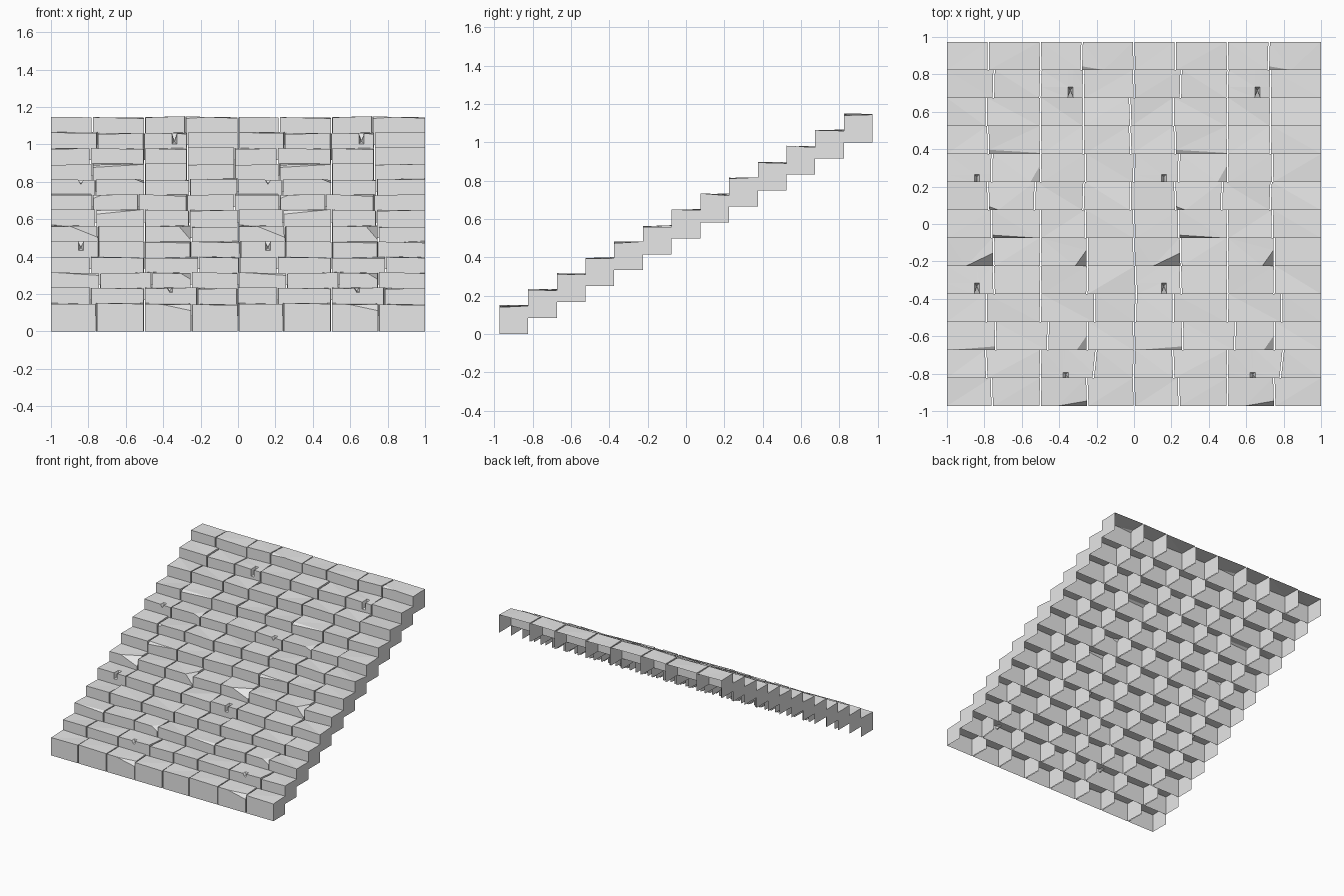
import bpy, bmesh, random
from mathutils import Vector

random.seed(7)
cube = bpy.data.objects.get("Cube")
if cube:
    bpy.data.objects.remove(cube)

stone = bpy.data.materials.new("grey_stone")
stone.use_nodes = True
stone.diffuse_color = (0.8, 0.8, 0.8, 1)
stone.node_tree.nodes["Principled BSDF"].inputs["Base Color"].default_value = (0.8, 0.8, 0.8, 1)

STEPS, DEPTH, RISE, HEIGHT, GAP = 13, 0.1497, 0.0832, 0.152, 0.008
FRONT = -STEPS * DEPTH / 2

# Joint positions in one half of each step; the other half repeats them
JOINTS = [
    (-.76, -.50, -.25, 0), (-.79, -.50, -.21, 0), (-.74, -.46, -.25, 0),
    (-.79, -.50, -.21, .01), (-.75, -.50, -.25, .01), (-.75, -.50, -.25, 0),
    (-.76, -.50, -.26, 0), (-.78, -.53, -.27, -.02), (-.76, -.50, -.26, 0),
    (-.78, -.50, -.27, -.02), (-.79, -.50, -.27, -.02), (-.75, -.50, -.27, 0),
    (-.78, -.50, -.28, 0)]

# Chipped corners: (step, column) -> end, length, depth, drop
CHIPS = {
    (0, 2): (1, .14, .025, .03), (2, 2): (1, .05, .07, .03),
    (2, 0): (1, .18, .02, .012), (5, 0): (1, .15, .07, .06),
    (5, 2): (1, .06, .08, .07), (6, 1): (-1, .2, .015, .02),
    (7, 1): (-1, .05, .02, .02), (8, 1): (1, .05, .12, .02),
    (9, 1): (-1, .2, .02, .012), (12, 3): (-1, .18, .02, .012)}

# Cracks in the front edge: step -> x, depth, drop
CRACKS = {1: (-.365, .03, .02), 4: (-.84, .06, .05),
          8: (-.84, .04, .03), 11: (-.34, .06, .06)}


def cut(bm, point, normal, clear=False):
    geom = bm.verts[:] + bm.edges[:] + bm.faces[:]
    res = bmesh.ops.bisect_plane(bm, geom=geom, plane_co=point, plane_no=normal,
                                 clear_outer=clear)
    if clear:
        edges = [e for e in bm.edges if e.is_boundary]
        bmesh.ops.holes_fill(bm, edges=edges, sides=0)
    return res


def chip_corner(bm, x_end, y, z, end, length, depth, drop):
    normal = Vector((end / length, -1 / depth, 1 / drop)).normalized()
    cut(bm, (x_end, y, z - drop), normal, True)


def crack(bm, x, y, z, depth, drop):
    for dx in (-.014, 0, .014):
        cut(bm, (x + dx, y, z), (1, 0, 0))
    cut(bm, (x, y + depth, z), (0, 1, 0))
    cut(bm, (x, y, z - drop), (0, 0, 1))
    tip = min(bm.verts, key=lambda v: (v.co - Vector((x, y, z))).length)
    tip.co += Vector((0, depth * .7, -drop * .7))


def make_block(x0, x1, y, z, chip, crack_spec, wear, slant):
    """Hollow block, open at the back and underneath."""
    bm = bmesh.new()
    bmesh.ops.create_cube(bm, size=1)
    for v in bm.verts:
        right, back, top = (c > 0 for c in v.co)
        v.co = (x1 if right else x0, y + DEPTH * back, z + HEIGHT * top)
        if top:
            v.co.z -= wear[right + 2 * back]
        if abs(v.co.x) < 1:
            v.co.x += slant[right] * (1 if back else -1)
    if chip:
        end = chip[0]
        top_z = z + HEIGHT - wear[1 if end > 0 else 0]
        chip_corner(bm, x1 if end > 0 else x0, y, top_z, *chip)
    bm.normal_update()
    hidden = [f for f in bm.faces
              if all(v.co.z < z + .001 for v in f.verts)
              or all(v.co.y > y + DEPTH - .001 for v in f.verts)]
    bmesh.ops.delete(bm, geom=hidden, context='FACES')
    if crack_spec:
        x, depth, drop = crack_spec
        crack(bm, x, y, z + HEIGHT - wear[0], depth, drop)
    bmesh.ops.triangulate(bm, faces=bm.faces[:])
    return bm


# Each step is a row of eight worn blocks
for s, joints in enumerate(JOINTS):
    y, z = FRONT + s * DEPTH, s * RISE
    edges = [-1, *joints, *(j + 1 for j in joints[:3]), 1]
    slants = [random.uniform(-.003, .003) for j in range(4)]
    if s == 1:
        slants[3] = .008
    wears = [[random.uniform(0, .013) for k in range(4)] for c in range(4)]
    mesh = bpy.data.meshes.new(f"step_{s + 1}")
    row = bmesh.new()
    for i in range(8):
        x0 = edges[i] + (GAP / 2 if i else 0)
        x1 = edges[i + 1] - (GAP / 2 if i < 7 else 0)
        spec = CRACKS.get(s)
        if spec:
            cx = spec[0] + i // 4
            spec = (cx, *spec[1:]) if x0 < cx < x1 else None
        block = make_block(x0, x1, y, z, CHIPS.get((s, i % 4)), spec, wears[i % 4],
                           (slants[i % 4], slants[(i + 1) % 4]))
        temp = bpy.data.meshes.new("block")
        block.to_mesh(temp)
        block.free()
        row.from_mesh(temp)
        bpy.data.meshes.remove(temp)
    row.to_mesh(mesh)
    row.free()
    mesh.materials.append(stone)
    bpy.context.collection.objects.link(bpy.data.objects.new(f"step_{s + 1}", mesh))
